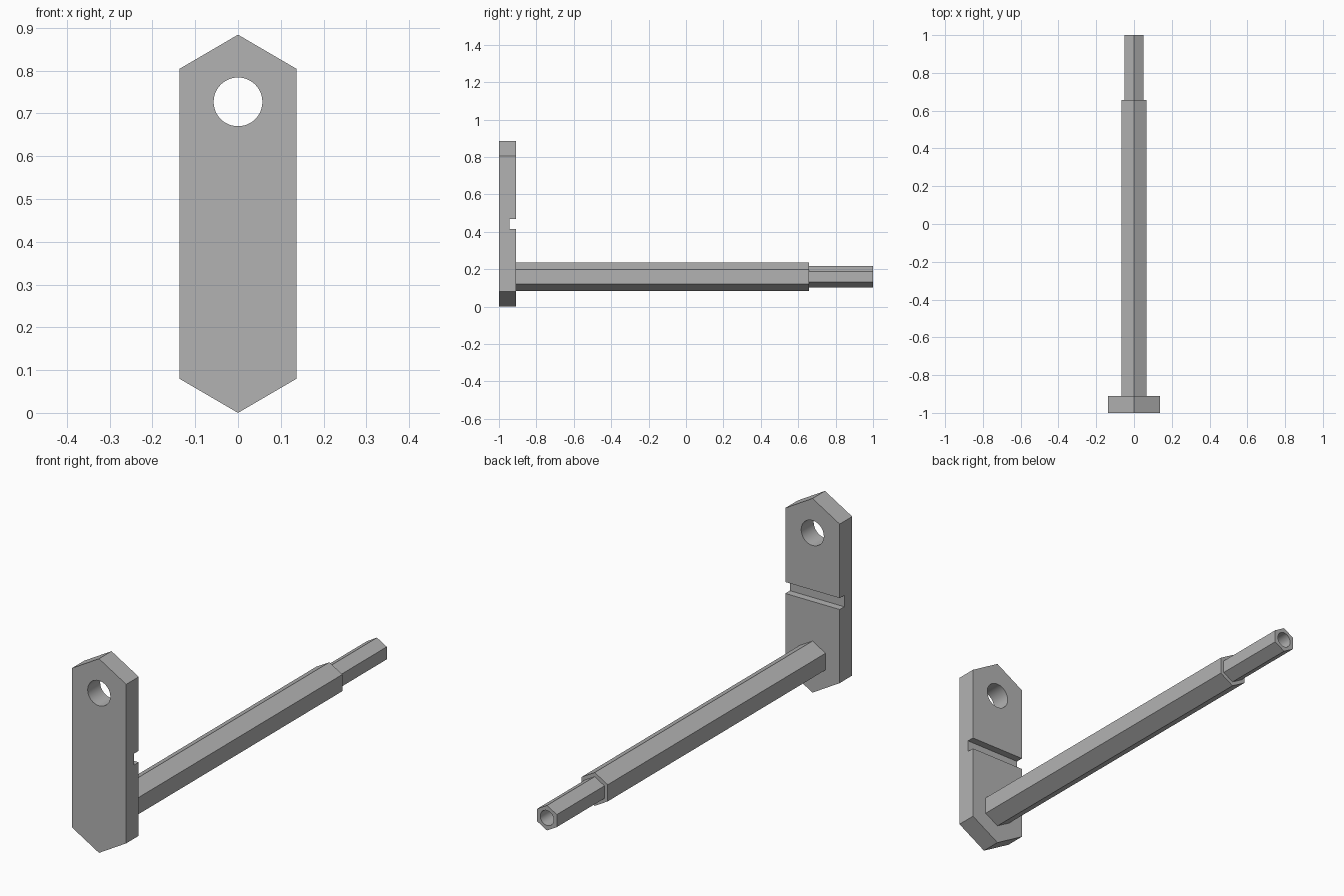
import bpy
import bmesh
from math import sin, cos, pi, radians

cube = bpy.data.objects.get("Cube")
if cube:
    bpy.data.objects.remove(cube, do_unlink=True)

# Plain grey metal
GREY = (0.45, 0.45, 0.45, 1)
metal = bpy.data.materials.new("grey_metal")
metal.use_nodes = True
metal.diffuse_color = GREY
metal.node_tree.nodes["Principled BSDF"].inputs["Base Color"].default_value = GREY


def prism(name, outline, y0, y1):
    """Extrude an (x, z) outline along y."""
    bm = bmesh.new()
    face = bm.faces.new([bm.verts.new((x, y0, z)) for x, z in outline])
    grown = bmesh.ops.extrude_face_region(bm, geom=[face])["geom"]
    for v in grown:
        if isinstance(v, bmesh.types.BMVert):
            v.co.y = y1
    bmesh.ops.recalc_face_normals(bm, faces=bm.faces)
    mesh = bpy.data.meshes.new(name)
    bm.to_mesh(mesh)
    bm.free()
    mesh.materials.append(metal)
    obj = bpy.data.objects.new(name, mesh)
    bpy.context.collection.objects.link(obj)
    return obj


def ring(radius, z, sides):
    """Regular polygon outline with a corner at the top."""
    return [(radius * sin(2 * pi * i / sides), z + radius * cos(2 * pi * i / sides))
            for i in range(sides)]


def activate(obj):
    bpy.ops.object.select_all(action='DESELECT')
    obj.select_set(True)
    bpy.context.view_layer.objects.active = obj


def cut(obj, cutter):
    """Subtract the cutter, then discard it."""
    cutter.hide_render = True
    mod = obj.modifiers.new("cut", 'BOOLEAN')
    mod.operation = 'DIFFERENCE'
    mod.solver = 'EXACT'
    mod.object = cutter
    activate(obj)
    bpy.ops.object.modifier_apply(modifier=mod.name)
    bpy.data.objects.remove(cutter, do_unlink=True)


FRONT, PLATE_BACK, STEP, TIP = -1.0, -0.91, 0.657, 1.0
AXIS = 0.159           # height of the shaft axis
W, H, CHAMFER = 0.137, 0.884, 0.08

# Plate with pointed ends, a round eye and a groove across its back
plate = prism("handle_plate", [(0, 0), (W, CHAMFER), (W, H - CHAMFER), (0, H),
                               (-W, H - CHAMFER), (-W, CHAMFER)], FRONT, PLATE_BACK)
cut(plate, prism("eye_cutter", ring(0.057, 0.727, 48), FRONT - 0.1, PLATE_BACK + 0.1))
cut(plate, prism("groove_cutter", [(-0.2, 0.415), (0.2, 0.415), (0.2, 0.467), (-0.2, 0.467)],
                 -0.943, PLATE_BACK + 0.1))

# Hexagonal shaft
shaft = prism("hex_shaft", ring(0.076, AXIS, 6), PLATE_BACK, STEP)

# Thinner hexagonal tip with a round bore
tip = prism("hex_tip", ring(0.057, AXIS, 6), STEP, TIP)
cut(tip, prism("bore_cutter", ring(0.034, AXIS, 32), TIP - 0.2, TIP + 0.1))

for part in (plate, shaft, tip):
    activate(part)
    bpy.ops.object.shade_smooth_by_angle(angle=radians(30))
